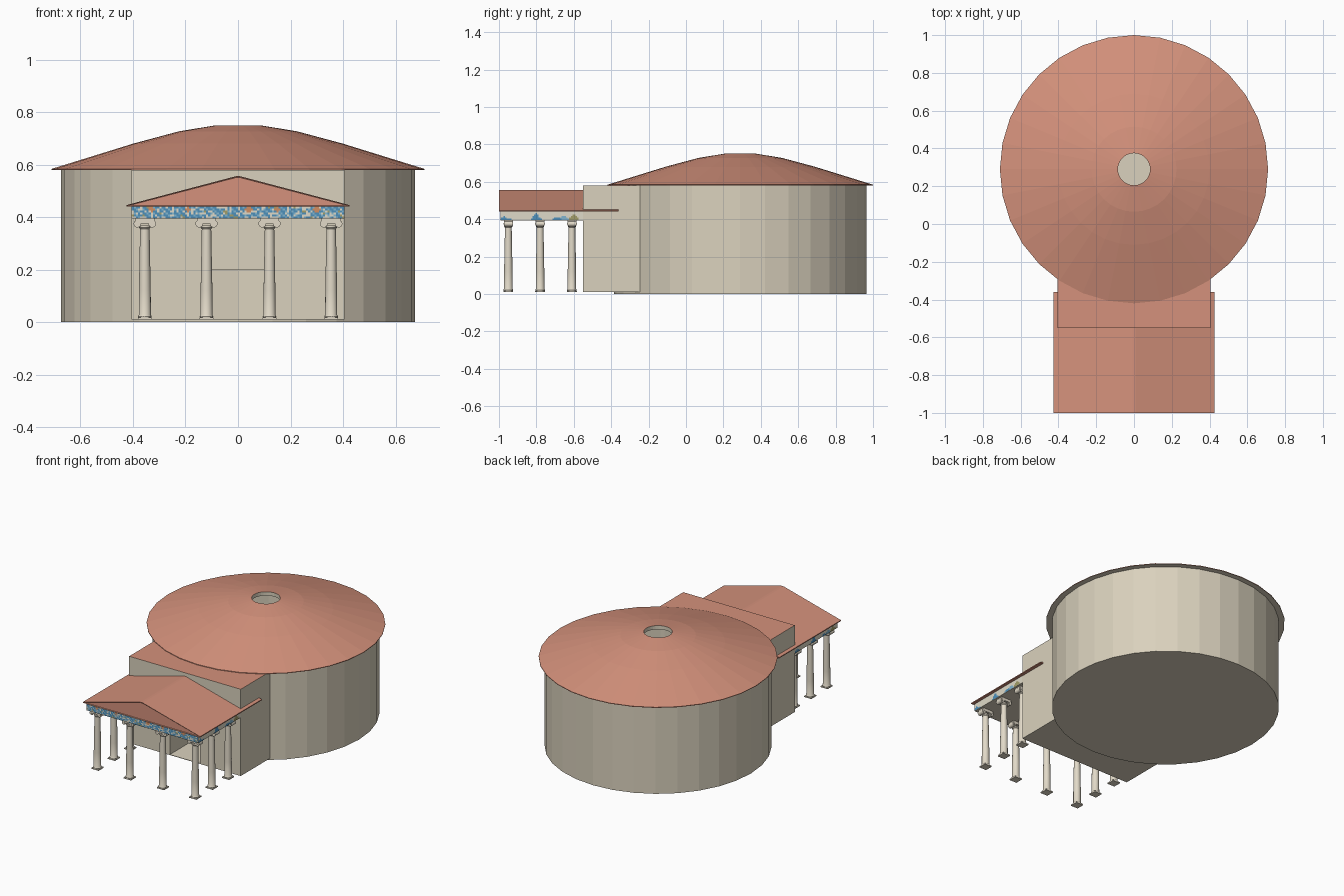
import bpy, bmesh, math, random
from mathutils import Matrix, Vector

if "Cube" in bpy.data.objects:
    bpy.data.objects.remove(bpy.data.objects["Cube"])

random.seed(4)
CY = 0.29          # centre of the rotunda


def mat(name, r, g, b):
    m = bpy.data.materials.new(name)
    m.diffuse_color = (r, g, b, 1)
    m.use_nodes = True
    m.node_tree.nodes["Principled BSDF"].inputs["Base Color"].default_value = m.diffuse_color
    return m


STONE = mat("warm_stone", 0.70, 0.64, 0.51)
TILE = mat("terracotta", 0.66, 0.285, 0.20)
COLUMN = mat("pale_marble", 0.76, 0.70, 0.58)
BLUE = mat("frieze_blue", 0.075, 0.28, 0.50)
SKY = mat("frieze_light_blue", 0.22, 0.46, 0.62)
CREAM = mat("frieze_cream", 0.74, 0.70, 0.58)
ORANGE = mat("frieze_orange", 0.65, 0.27, 0.12)
OLIVE = mat("frieze_olive", 0.36, 0.34, 0.14)


def finish(name, bm, *mats):
    me = bpy.data.meshes.new(name)
    bm.to_mesh(me)
    bm.free()
    for m in mats:
        me.materials.append(m)
    ob = bpy.data.objects.new(name, me)
    bpy.context.collection.objects.link(ob)
    return ob


def add_box(bm, x0, x1, y0, y1, z0, z1):
    m = Matrix.Translation(((x0 + x1) / 2, (y0 + y1) / 2, (z0 + z1) / 2))
    bmesh.ops.create_cube(bm, size=1, matrix=m @ Matrix.Diagonal((x1 - x0, y1 - y0, z1 - z0, 1)))


def add_lathe(bm, profile, n, cx=0, cy=0):
    """Revolve (radius, z) points about a vertical axis."""
    verts = [bm.verts.new((cx + r, cy, z)) for r, z in profile]
    edges = [bm.edges.new(p) for p in zip(verts, verts[1:])]
    bmesh.ops.spin(bm, geom=verts + edges, cent=(cx, cy, 0), axis=(0, 0, 1),
                   angle=2 * math.pi, steps=n, use_duplicate=False)
    bmesh.ops.remove_doubles(bm, verts=bm.verts, dist=1e-5)
    bmesh.ops.recalc_face_normals(bm, faces=bm.faces)


def cut(ob, cutter):
    mod = ob.modifiers.new("doorway", 'BOOLEAN')
    mod.object = cutter
    mod.solver = 'EXACT'


# Doorway cutter
bm = bmesh.new()
add_box(bm, -0.11, 0.11, -0.7, -0.2, 0.013, 0.2)
door = finish("doorway_cutter", bm, STONE)
door.hide_render = True
door.hide_viewport = True
door.display_type = 'WIRE'

# Round drum, hollow with a floor
bm = bmesh.new()
add_lathe(bm, [(0, 0), (0.675, 0), (0.675, 0.582), (0.63, 0.582), (0.63, 0.012), (0, 0.012)], 32, 0, CY)
cut(finish("rotunda_drum", bm, STONE), door)

# Domed roof with an open oculus; tiled above, stone below
bm = bmesh.new()
add_lathe(bm, [(0.63, 0.58), (0.71, 0.58), (0.71, 0.584), (0.4, 0.68), (0.225, 0.727), (0.085, 0.75),
               (0.085, 0.725), (0.225, 0.705), (0.4, 0.655), (0.63, 0.58)], 32, 0, CY)
for f in bm.faces:
    f.material_index = 0 if f.normal.z > 0.1 or f.calc_center_median().z < 0.583 and abs(f.normal.z) < 0.1 else 1
finish("rotunda_roof", bm, TILE, STONE)

# Rectangular block joining drum and portico, tiled on top
bm = bmesh.new()
add_box(bm, -0.405, 0.405, -0.55, -0.245, 0.01, 0.579)
for f in bm.faces:
    f.material_index = 1 if f.normal.z > 0.9 else 0
cut(finish("entrance_block", bm, STONE, TILE), door)

# Portico gable roof
bm = bmesh.new()
section = [(-0.425, 0.44), (0.425, 0.44), (0.425, 0.446), (0.008, 0.556), (-0.008, 0.556), (-0.425, 0.446)]
front = bm.faces.new([bm.verts.new((x, -1.0, z)) for x, z in section])
ext = bmesh.ops.extrude_face_region(bm, geom=[front], use_keep_orig=True)
bmesh.ops.translate(bm, vec=(0, 0.64, 0), verts=[v for v in ext["geom"] if isinstance(v, bmesh.types.BMVert)])
bmesh.ops.recalc_face_normals(bm, faces=bm.faces)
bm.faces.ensure_lookup_table()
gable = [f for f in bm.faces if f.normal.y < -0.9]
bmesh.ops.inset_region(bm, faces=gable, thickness=0.005, depth=-0.004)
finish("portico_roof", bm, TILE)

# Entablature
bm = bmesh.new()
add_box(bm, -0.405, 0.405, -0.992, -0.54, 0.394, 0.441)
finish("entablature", bm, STONE)


# Painted frieze: thin mosaic plates coloured cell by cell
def front_rule(u, v, i, j):
    for c in (-0.33, -0.19, 0.04, 0.15, 0.3):
        if abs(u - c) + abs(v - 0.012) < 0.014:
            return 3
    if random.random() < 0.05:
        return 4
    if random.random() < 0.28:
        return 2
    return 1 if (i + j) % 3 == 0 else 0


def side_rule(u, v, i, j):
    for c, w, h, m in ((-0.2, 0.035, 0.022, 0), (-0.03, 0.03, 0.04, 0), (0.08, 0.03, 0.018, 0),
                       (0.12, 0.03, 0.024, 1), (0.17, 0.03, 0.036, 4)):
        if v + 0.022 < h * (1 - abs(u - c) / w) + random.uniform(-0.003, 0.003):
            return m
    return 2


def frieze(name, width, nx, matrix, rule):
    bm = bmesh.new()
    h, nz = 0.045, 6
    bmesh.ops.create_grid(bm, x_segments=nx, y_segments=nz, size=0.5)
    bmesh.ops.scale(bm, vec=(width, h, 1), verts=bm.verts)
    for f in bm.faces:
        c = f.calc_center_median()
        f.material_index = rule(c.x, c.y, int((c.x / width + 0.5) * nx), int((c.y / h + 0.5) * nz))
    bm.transform(matrix @ Matrix.Rotation(math.pi / 2, 4, 'X'))
    finish(name, bm, BLUE, SKY, CREAM, ORANGE, OLIVE)


frieze("front_frieze", 0.81, 100, Matrix.Translation((0, -0.9935, 0.4175)), front_rule)
for s, tag in ((1, "right"), (-1, "left")):
    frieze(tag + "_frieze", 0.44, 54,
           Matrix.Translation((s * 0.4065, -0.771, 0.4175)) @ Matrix.Rotation(s * math.pi / 2, 4, 'Z'), side_rule)


# Ionic columns: plinth, tapered shaft, scrolled capital
def column(name, x, y):
    bm = bmesh.new()
    add_lathe(bm, [(0, 0.016), (0.025, 0.016), (0.026, 0.022), (0.023, 0.028), (0.0225, 0.12),
                   (0.018, 0.355), (0.022, 0.36), (0.022, 0.368), (0, 0.368)], 16, x, y)
    add_box(bm, x - 0.026, x + 0.026, y - 0.026, y + 0.026, 0.01, 0.017)
    add_box(bm, x - 0.036, x + 0.036, y - 0.024, y + 0.024, 0.376, 0.395)
    for s in (-1, 1):
        for r, depth in ((0.0145, 0.044), (0.008, 0.048), (0.004, 0.052)):
            m = Matrix.Translation((x + s * 0.028, y, 0.375)) @ Matrix.Rotation(math.pi / 2, 4, 'X')
            bmesh.ops.create_cone(bm, cap_ends=True, segments=14, radius1=r, radius2=r, depth=depth, matrix=m)
    ob = finish(name, bm, COLUMN)
    bpy.ops.object.select_all(action='DESELECT')
    ob.select_set(True)
    bpy.context.view_layer.objects.active = ob
    bpy.ops.object.shade_smooth_by_angle(angle=math.radians(35))


for i, x in enumerate((-0.355, -0.12, 0.12, 0.355)):
    column("front_column_%d" % (i + 1), x, -0.95)
for s, tag in ((-1, "left"), (1, "right")):
    for i, y in enumerate((-0.78, -0.61)):
        column("%s_column_%d" % (tag, i + 1), s * 0.355, y)
